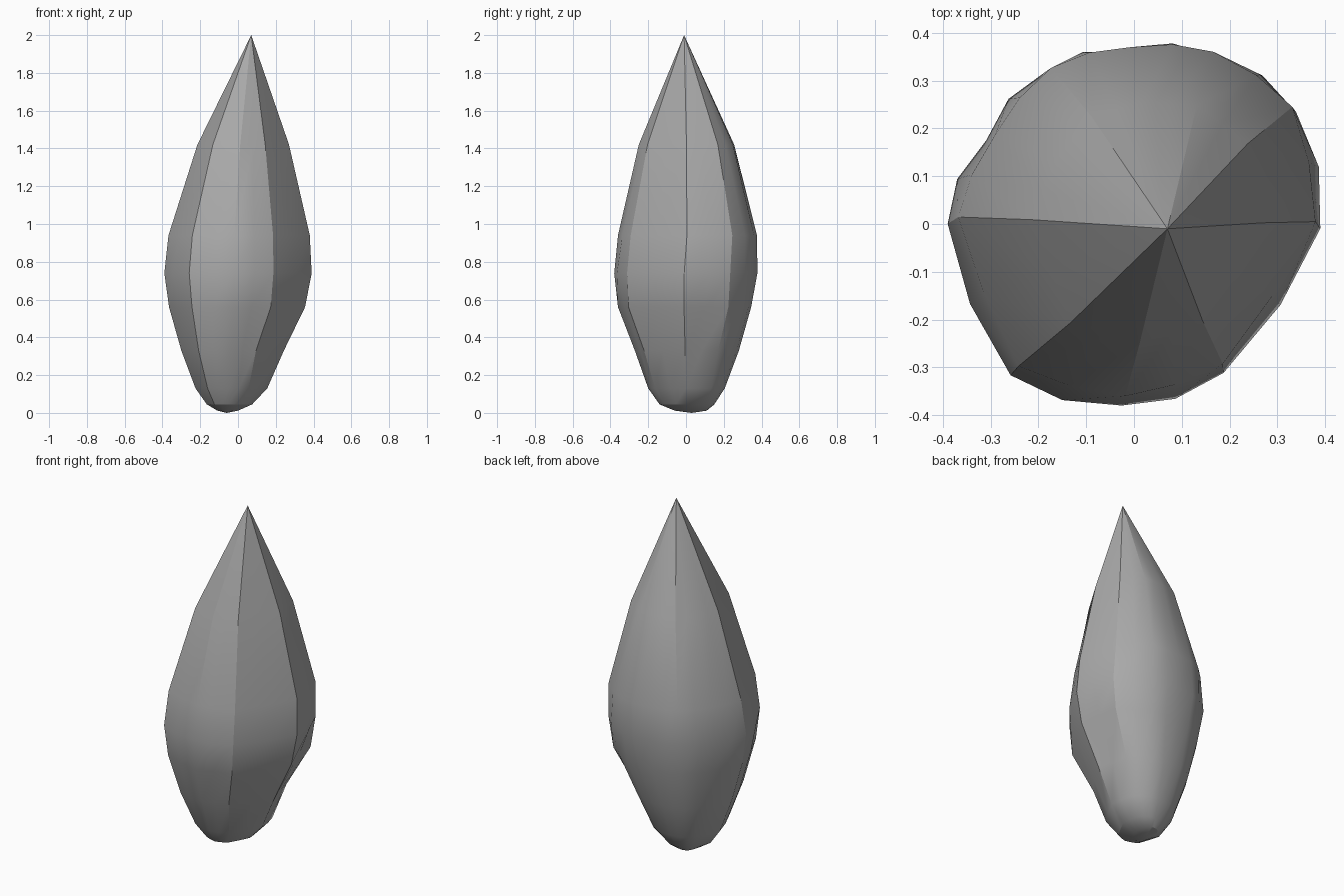
import bpy, bmesh

if "Cube" in bpy.data.objects:
    bpy.data.objects.remove(bpy.data.objects["Cube"])

# Faceted cross-section (corner points at full width), counter-clockwise from the left
CORNERS = [(-.38, .01), (-.25, -.315), (-.02, -.38), (.19, -.31), (.39, 0),
           (.34, .25), (.17, .37), (-.01, .38), (-.18, .335), (-.30, .19)]

# Rings: z, x min, x max, y min, y max, rounding of the facets
RINGS = [
    (.012, -.11, 0, -.06, .11, .0),
    (.045, -.165, .075, -.14, .15, .02),
    (.13, -.225, .155, -.2, .205, .03),
    (.33, -.30, .243, -.285, .28, .03),
    (.56, -.365, .355, -.36, .345, .03),
    (.74, -.39, .39, -.38, .378, .06),
    (.94, -.368, .38, -.36, .376, .03),
    (1.42, -.215, .27, -.25, .255, .0),
]
TIP = (.07, -.01, 2)
# Chipped hollows and ridges: (ring, column) -> inward or outward scale
DENTS = {(3, 4): .95, (3, 5): .90, (3, 6): .95, (4, 5): .96, (4, 6): 1.03,
         (3, 9): .93, (3, 10): .95, (4, 9): .95, (4, 10): 1.02}


def section(rounding):
    pts = []
    for i, (x, y) in enumerate(CORNERS):
        nx, ny = CORNERS[(i + 1) % len(CORNERS)]
        k = (1 + rounding) / 2
        pts += [(x, y), ((x + nx) * k, (y + ny) * k)]
    return pts


def fit(v, values, lo, hi):
    a, b = min(values), max(values)
    return lo + (v - a) / (b - a) * (hi - lo)


# Pointed stone shard, lofted ring by ring
bm = bmesh.new()
rings = []
for r, (z, x0, x1, y0, y1, rounding) in enumerate(RINGS):
    pts = section(rounding)
    xs, ys = zip(*pts)
    cx, cy = (x0 + x1) / 2, (y0 + y1) / 2
    ring = []
    for c, (x, y) in enumerate(pts):
        d = DENTS.get((r, c), 1)
        px, py = fit(x, xs, x0, x1), fit(y, ys, y0, y1)
        ring.append(bm.verts.new((cx + (px - cx) * d, cy + (py - cy) * d, z)))
    rings.append(ring)
n = len(rings[0])
for a, b in zip(rings, rings[1:]):
    for i in range(n):
        j = (i + 1) % n
        bm.faces.new((a[i], a[j], b[j], b[i]))
tip = bm.verts.new(TIP)
base = bm.verts.new((-.06, .03, 0))
for i in range(n):
    j = (i + 1) % n
    bm.faces.new((rings[-1][i], rings[-1][j], tip))
    bm.faces.new((rings[0][j], rings[0][i], base))
bmesh.ops.recalc_face_normals(bm, faces=bm.faces)

mesh = bpy.data.meshes.new("stone_shard")
bm.to_mesh(mesh)
bm.free()
shard = bpy.data.objects.new("stone_shard", mesh)
bpy.context.collection.objects.link(shard)
bpy.context.view_layer.objects.active = shard
shard.select_set(True)
bpy.ops.object.shade_smooth_by_angle(angle=0.45)

# Dark grey stone
stone = bpy.data.materials.new("dark_stone")
stone.diffuse_color = (.4, .4, .4, 1)
stone.use_nodes = True
stone.node_tree.nodes["Principled BSDF"].inputs["Base Color"].default_value = stone.diffuse_color
mesh.materials.append(stone)
